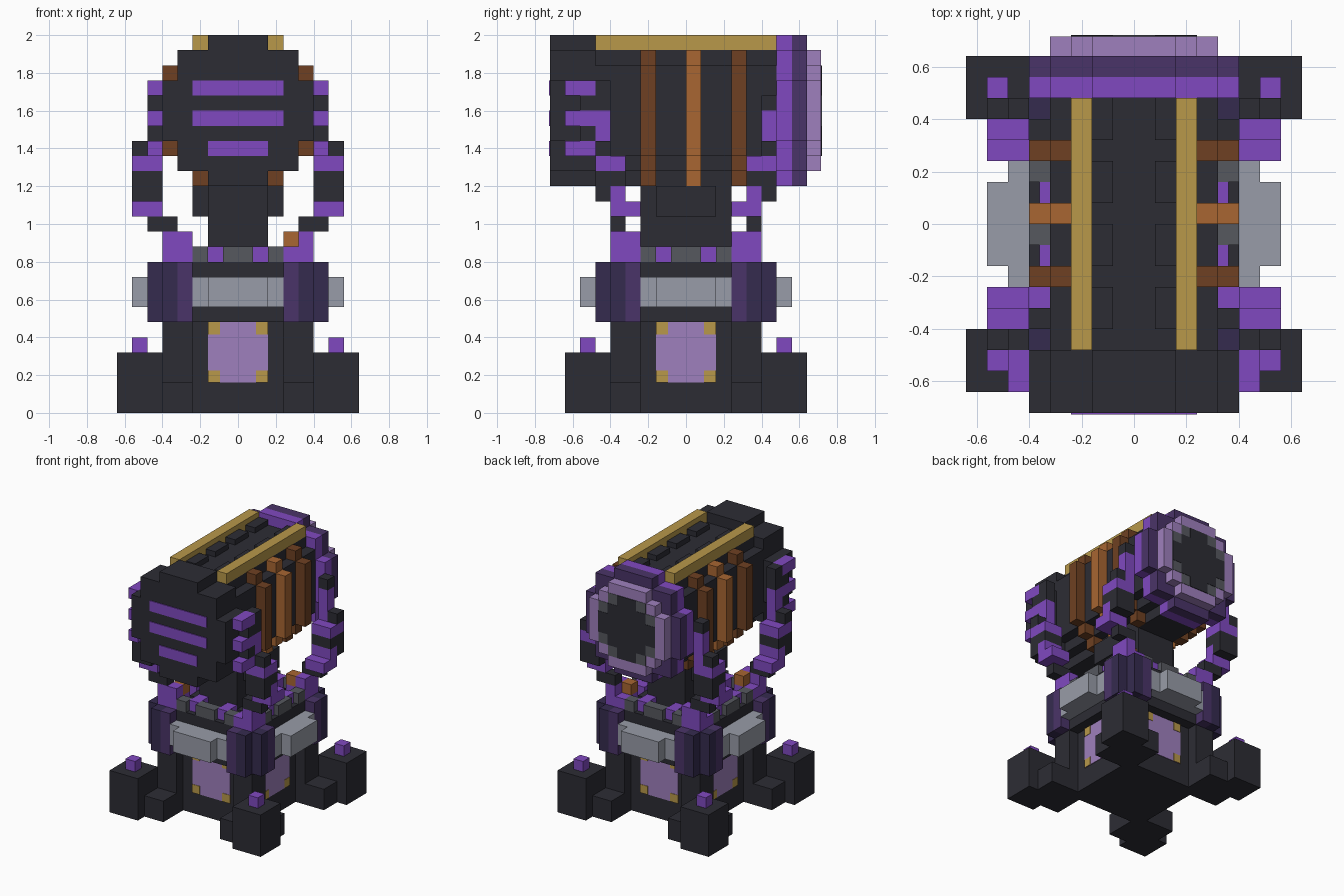
import bpy, bmesh
from mathutils import Vector

cube = bpy.data.objects.get("Cube")
if cube:
    bpy.data.objects.remove(cube, do_unlink=True)

U = 0.08  # edge length of one block


def material(name, hex_colour):
    parts = [int(hex_colour[i:i + 2], 16) / 255 for i in (0, 2, 4)]
    rgba = [c / 12.92 if c < 0.04045 else ((c + 0.055) / 1.055) ** 2.4 for c in parts] + [1]
    m = bpy.data.materials.new(name)
    m.use_nodes = True
    m.diffuse_color = rgba
    m.node_tree.nodes["Principled BSDF"].inputs["Base Color"].default_value = rgba
    return m


DARK = material("charcoal", "2c2c34")
INDIGO = material("indigo", "352b4f")
PLUM = material("plum", "4a3468")
PURPLE = material("bright purple", "8049c0")
LILAC = material("lilac", "9f80bd")
GOLD = material("gold", "b8984a")
BROWN = material("dark wood", "6e4022")
ORANGE = material("copper", "a86632")
SILVER = material("silver", "989ca8")
GREY = material("grey", "56585f")


def build(name, mat, boxes):
    """Boxes are (x0, x1, y0, y1, z0, z1) in block units."""
    bm = bmesh.new()
    for b in boxes:
        lo, hi = Vector(b[0::2]) * U, Vector(b[1::2]) * U
        verts = bmesh.ops.create_cube(bm, size=1)["verts"]
        bmesh.ops.scale(bm, vec=hi - lo, verts=verts)
        bmesh.ops.translate(bm, vec=(lo + hi) / 2, verts=verts)
    me = bpy.data.meshes.new(name)
    bm.to_mesh(me)
    bm.free()
    me.materials.append(mat)
    ob = bpy.data.objects.new(name, me)
    bpy.context.collection.objects.link(ob)
    return ob


def flip_x(boxes):
    return boxes + [(-b[1], -b[0]) + tuple(b[2:]) for b in boxes]


def flip_y(boxes):
    return boxes + [tuple(b[:2]) + (-b[3], -b[2]) + tuple(b[4:]) for b in boxes]


def quad(boxes):
    return flip_y(flip_x(boxes))


def swap(boxes):
    return boxes + [tuple(b[2:4]) + tuple(b[0:2]) + tuple(b[4:]) for b in boxes]


def four_sides(boxes):
    """Boxes on the +y side, copied to every side."""
    return swap(flip_y(boxes))


def disc(rows, y0, y1, z):
    return [(-w, w, y0, y1, z + i, z + i + 1) for i, w in enumerate(rows)]


# Pedestal, feet and studs
build("pedestal_core", DARK, [(-4, 4, -4, 4, 0, 6), (-5, 5, -5, 5, 6, 10)])
build("pedestal_posts", DARK, quad([(3, 5, 3, 5, 0, 6)]))
build("feet", DARK, quad([(5, 8, 5, 8, 0, 4)]))
build("foot_steps", DARK, quad(swap([(5, 7, 3, 5, 0, 2)])))
build("foot_studs", PURPLE, quad([(6, 7, 6, 7, 4, 5)]))

# Side panels with corner pieces
build("side_panels", LILAC, four_sides([(-2, 2, 4, 4.06, 2, 6)]))
build("panel_corners", GOLD, four_sides(flip_x(
    [(1.2, 2, 4, 4.1, 2, 2.8), (1.2, 2, 4, 4.1, 5.2, 6)])))

# Collar: corner clamps, bars and the crown of blocks
build("clamp_edges", PLUM, quad(swap([(3, 4, 5, 6, 6, 10)])))
build("clamp_corners", INDIGO, quad(swap([(4, 5, 5, 6, 6, 10)])))
build("collar_bars", SILVER, four_sides([(-3, 3, 5, 6, 7, 9), (-2, 2, 6, 7, 7, 9)]))
build("crown_hub", DARK, [(-3, 3, -3, 3, 10, 10.6)])
build("crown_grey", GREY, four_sides([(-1, 1, 4, 5, 10, 11)] + flip_x([(2, 3, 4, 5, 10, 11)])))
build("crown_purple", PURPLE, four_sides(flip_x([(1, 2, 3, 4.5, 10, 11)])))

# Neck
build("neck", DARK, [(-2, 2, -3, 3, 10, 13), (-3, 3, -2, 2, 13, 15), (-2, 2, -3, 3, 13, 15)])

# Claws curving up to the head
build("claw_bases", PURPLE, quad([(3, 5, 3, 5, 10, 11)])
      + flip_y([(-5, -3, 4, 5, 11, 12), (4, 5, 3, 5, 11, 12)]))
build("claw_pins", ORANGE, [(3, 4, 3, 4, 11, 12), (-4, -3, -4, -3, 11, 12)])
build("claw_wrists", DARK, quad([(4, 6, 4, 5, 12, 13)]))
build("claw_lower_bands", PURPLE, quad([(5, 7, 3, 5, 13, 14), (5, 7, 4, 5, 14, 15)]))
build("claw_joints", DARK, quad([(5, 7, 5, 6, 14, 16), (5, 7, 4, 5, 15, 16),
                                 (6, 7, 5, 6, 17, 18)]))
build("claw_upper_bands", PURPLE, quad([(5, 7, 4, 6, 16, 17), (5, 6, 5, 6, 17, 20)]))
build("fingers", PURPLE, flip_x([(5, 6, -8, -6, 17, 18), (5, 6, -8, -6, 19, 20),
                                 (5, 6, -8, -6, 21, 22)]))
build("finger_gaps", DARK, flip_x([(5, 6, -7, -6, 18, 19), (5, 6, -7, -6, 20, 21),
                                   (5, 6, -6, -5, 20, 22), (5, 6, 5, 6, 20, 21)]))

# Head barrel and front plate
ROUND = [2, 4, 4, 5, 5, 5, 5, 4, 4, 2]
build("barrel", DARK, disc([2, 3, 4, 4, 4, 4, 4, 4, 3], -6, 6, 15))
build("front_plate", DARK, disc(ROUND, -9, -6, 15))
build("front_vents", PURPLE, [(-w, w, -9.08, -9, z, z + 1) for w, z in ((2, 17), (3, 19), (3, 21))])


# Ribs around the barrel and rails on top
def rib(y):
    return flip_x([(2, 3, y, y + 1, 15, 16), (3, 4, y, y + 1, 16, 17),
                   (4, 5, y, y + 1, 17, 23), (3, 4, y, y + 1, 23, 24)])


build("outer_ribs", BROWN, rib(-3) + rib(3))
build("middle_rib", ORANGE, rib(0))
build("top_rails", GOLD, flip_x([(2, 3, -6, 6, 24, 25)]))
build("top_ridges", DARK, flip_x([(1, 2, y, y + 2, 24, 24.5) for y in (-5, -2, 1, 4)]))

# Back rings and lens
build("back_ring", PURPLE, disc(ROUND, 6, 7, 15))
build("back_rim", PLUM, disc(ROUND, 7, 8, 15))
build("lens_ring", LILAC, disc([2, 3, 4, 4, 4, 4, 3, 2], 8, 8.94, 16))
build("lens_border", GREY, disc([2, 3, 3, 3, 3, 2], 8, 8.97, 17))
build("lens", DARK, disc([1, 2, 3, 3, 2, 1], 8, 9, 17))
